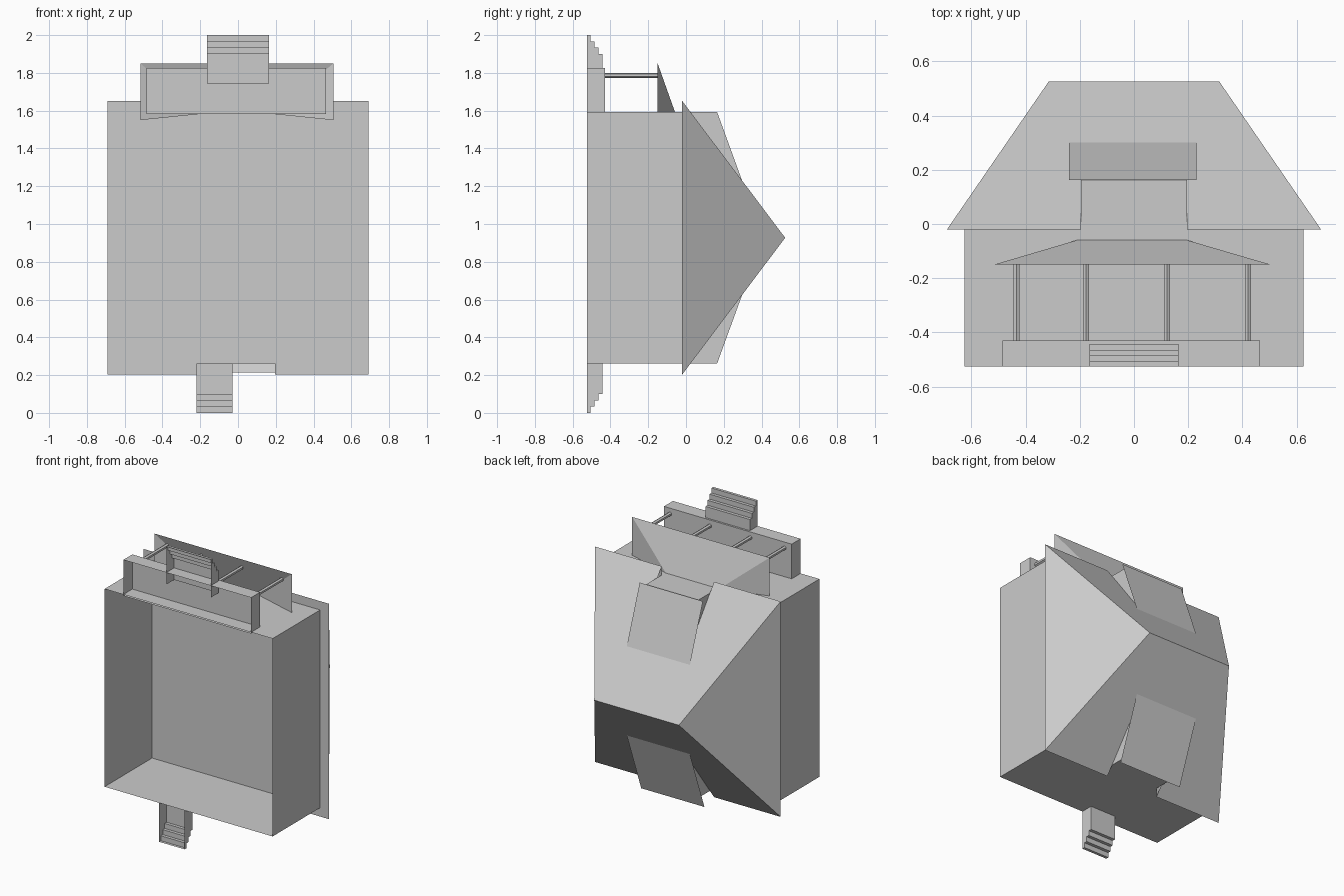
import bpy
import math
from mathutils import Matrix

cube = bpy.data.objects.get("Cube")
if cube:
    bpy.data.objects.remove(cube)

# One plain grey for the whole house
grey = bpy.data.materials.new("plain_grey")
grey.use_nodes = True
grey.diffuse_color = (0.6, 0.6, 0.6, 1)
bsdf = grey.node_tree.nodes["Principled BSDF"]
bsdf.inputs["Base Color"].default_value = (0.6, 0.6, 0.6, 1)
bsdf.inputs["Roughness"].default_value = 0.8

BASE, EAVE, RIDGE = -0.525, -0.02, 0.525   # levels along y (the house lies on its back)
MID = 0.927                                # ridge position in z
WALL, OVER = 0.665, 0.724                  # wall and eave distance from the ridge
NOTCH = 0.195                              # half width of a dormer


def sheet_object(name, polygons):
    """Object made of thin polygons, each a list of corner points."""
    verts, faces = [], []
    for poly in polygons:
        faces.append(range(len(verts), len(verts) + len(poly)))
        verts.extend(poly)
    mesh = bpy.data.meshes.new(name)
    mesh.from_pydata(verts, [], [list(f) for f in faces])
    mesh.materials.append(grey)
    obj = bpy.data.objects.new(name, mesh)
    bpy.context.collection.objects.link(obj)
    return obj


def wall_ring(x0, x1, z0, z1, y0, y1):
    """Four upright walls around a rectangle, without caps."""
    ring = [(x0, z0), (x1, z0), (x1, z1), (x0, z1)]
    polys = []
    for i, (xa, za) in enumerate(ring):
        xb, zb = ring[(i + 1) % 4]
        polys.append([(xa, y0, za), (xb, y0, zb), (xb, y1, zb), (xa, y1, za)])
    return polys


# House walls, open underneath
sheet_object("house_walls", wall_ring(-0.625, 0.625, MID - WALL, MID + WALL, BASE, EAVE))

# Hipped roof with a notch in each long eave, and a flat ceiling below it
EX, RX = 0.69, 0.315


def notched_edge(s, y_wall):
    outline = [(-EX, EAVE, OVER), (-NOTCH, EAVE, OVER), (-NOTCH, y_wall, WALL),
               (NOTCH, y_wall, WALL), (NOTCH, EAVE, OVER), (EX, EAVE, OVER)]
    return [(x, y, MID + s * d) for x, y, d in outline]


y_slope = RIDGE - (RIDGE - EAVE) * WALL / OVER
roof = []
for s in (-1, 1):
    roof.append(notched_edge(s, y_slope) + [(RX, RIDGE, MID), (-RX, RIDGE, MID)])
    roof.append([(s * EX, EAVE, MID - OVER), (s * EX, EAVE, MID + OVER), (s * RX, RIDGE, MID)])
sheet_object("main_roof", roof)
sheet_object("ceiling", [notched_edge(1, EAVE) + notched_edge(-1, EAVE)[::-1]])

# Dormers: flush wall, side cheeks and an overhanging roof sheet
for label, s, tip_y, tip_d in (("front", 1, 0.163, 0.675), ("back", -1, 0.147, 0.714)):
    zw, zb = MID + s * WALL, MID + s * 0.3
    polys = [[(-NOTCH, EAVE, zw), (NOTCH, EAVE, zw), (NOTCH, 0.165, zw), (-NOTCH, 0.165, zw)]]
    for x in (-NOTCH, NOTCH):
        polys.append([(x, y_slope, zw), (x, 0.165, zw), (x, 0.298, zb)])
    sheet_object(label + "_dormer", polys)
    zt = MID + s * tip_d
    sheet_object(label + "_dormer_roof",
                 [[(-0.24, tip_y, zt), (0.23, tip_y, zt), (0.23, 0.301, zb), (-0.24, 0.301, zb)]])

# Porch deck: hollow box with a floor on top
DECK = -0.43
PX0, PX1, PZ0, PZ1 = -0.485, 0.465, 1.583, 1.825
sheet_object("porch_deck", wall_ring(PX0, PX1, PZ0, PZ1, BASE, DECK)
             + [[(PX0, DECK, PZ0), (PX1, DECK, PZ0), (PX1, DECK, PZ1), (PX0, DECK, PZ1)]])

# Porch roof: front slope and two hips, open below
PY, TY = -0.15, -0.055
top_l, top_r = (-0.195, TY, PZ0), (0.18, TY, PZ0)
low_l, low_r = (-0.517, PY, 1.85), (0.505, PY, 1.85)
back_l, back_r = (-0.517, PY, 1.55), (0.505, PY, 1.55)
sheet_object("porch_roof", [[low_l, low_r, top_r, top_l],
                            [back_l, low_l, top_l], [low_r, back_r, top_r]])

# Porch posts
for i, x in enumerate((-0.433, -0.177, 0.122, 0.42)):
    length = PY - DECK + 0.02
    bpy.ops.mesh.primitive_cylinder_add(vertices=6, radius=0.013, depth=length)
    post = bpy.context.object
    post.name = "porch_post_%d" % (i + 1)
    post.data.transform(Matrix.Rotation(math.pi / 2, 4, 'X'))
    post.location = (x, (PY + DECK) / 2 + 0.005, 1.787)
    post.data.materials.append(grey)


# Steps: hollow stair with four treads descending away from the house
def steps(name, x0, x1, z_in, z_out):
    out = 1 if z_out > z_in else -1
    profile, z, y = [(-0.443, z_in)], z_out - out * 0.1, -0.443
    for k in range(4):
        profile.append((y, z))
        y -= 0.021
        profile.append((y, z))
        z += out * 0.0333
    profile[-1] = (BASE, profile[-1][1])
    polys = [[(x0, ya, za), (x1, ya, za), (x1, yb, zb), (x0, yb, zb)]
             for (ya, za), (yb, zb) in zip(profile, profile[1:])]
    for x in (x0, x1):
        polys.append([(x, y, z) for y, z in profile] + [(x, BASE, z_in)])
    sheet_object(name, polys)


steps("front_steps", -0.165, 0.165, 1.745, 2.0)
steps("back_steps", -0.22, -0.03, MID - WALL, 0.0)
